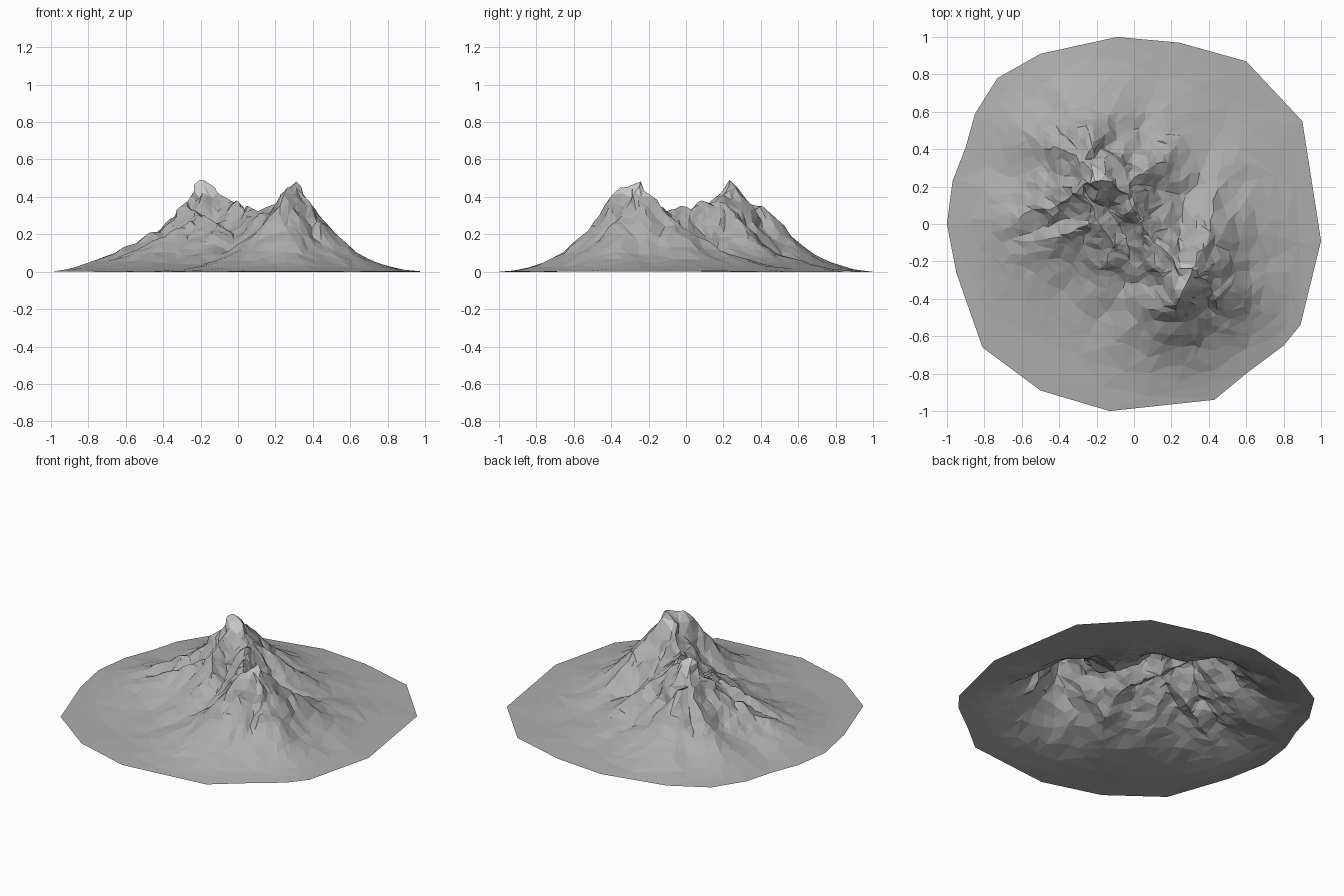
import bpy, bmesh, math
from mathutils import Vector, noise

if "Cube" in bpy.data.objects:
    bpy.data.objects.remove(bpy.data.objects["Cube"])

# Irregular outline of the base
OUTLINE = [Vector(p) for p in (
    (-.09, 1), (.24, .97), (.6, .87), (.9, .55), (1, -.09), (.89, -.54), (.8, -.65),
    (.6, -.8), (.43, -.94), (-.13, -1), (-.5, -.89), (-.81, -.66), (-.95, -.26),
    (-1, 0), (-.97, .23), (-.9, .41), (-.85, .59), (-.73, .78), (-.5, .91))]

# Ridge lines (x, y, height)
RIDGES = [[Vector(p) for p in line] for line in (
    [(-.18, .24, .50), (-.08, .20, .43), (.02, .03, .335), (.10, -.10, .33),
     (.2, -.19, .36), (.30, -.25, .49), (.25, -.38, .42), (.31, -.55, .18)],
    [(-.18, .24, .50), (-.25, .33, .39), (-.24, .43, .34), (-.31, .6, .16)],
    [(-.25, .33, .39), (-.42, .42, .22), (-.6, .5, .10)],
    [(-.18, .24, .50), (-.29, .19, .36), (-.42, .1, .22), (-.62, .04, .14), (-.8, .0, .05)],
    [(-.29, .19, .36), (-.2, .03, .31), (-.1, -.1, .27), (-.12, -.25, .15)],
    [(-.2, .03, .31), (-.4, -.06, .19), (-.58, -.1, .11)],
    [(-.08, .20, .43), (.05, .27, .28), (.12, .45, .12)],
    [(.30, -.25, .49), (.39, -.08, .29), (.44, .2, .11)],
    [(.30, -.25, .49), (.44, -.36, .28), (.55, -.45, .14)])]


def height(x, y, t):
    p, best = Vector((x, y)), 0
    for line in RIDGES:
        for a, b in zip(line, line[1:]):
            d = b.xy - a.xy
            u = max(0, min(1, (p - a.xy).dot(d) / d.length_squared))
            dist = (p - a.xy - d * u).length
            z = a.z + (b.z - a.z) * u
            best = max(best, z * math.exp(-(dist / .235) ** 1.2))
    # Craggy detail grows with height
    rough = noise.fractal(Vector((x * 7, y * 7, 3)), 1.0, 2.0, 4)
    best += .035 * rough * min(1, best / .25)
    return max(0, best) * (1 - t ** 5)


# Dense radial sheet
RINGS, PER = 75, 10
rim = [a.lerp(b, k / PER) for a, b in zip(OUTLINE, OUTLINE[1:] + OUTLINE[:1]) for k in range(PER)]
bm = bmesh.new()
rings = []
for i in range(1, RINGS + 1):
    t = i / RINGS
    rings.append([bm.verts.new((p.x * t, p.y * t, height(p.x * t, p.y * t, t))) for p in rim])
centre = bm.verts.new((0, 0, height(0, 0, 0)))
n = len(rim)
for j in range(n):
    k = (j + 1) % n
    bm.faces.new((centre, rings[0][k], rings[0][j]))
    for r0, r1 in zip(rings, rings[1:]):
        bm.faces.new((r0[j], r0[k], r1[k], r1[j]))
# Push crags sideways for a broken rock look
for v in bm.verts:
    amp = .03 * min(1, v.co.z / .3)
    q = noise.noise_vector(v.co * 11)
    v.co.x += q.x * amp
    v.co.y += q.y * amp
bmesh.ops.recalc_face_normals(bm, faces=bm.faces)
if sum(f.normal.z for f in bm.faces) < 0:
    bmesh.ops.reverse_faces(bm, faces=bm.faces)
mesh = bpy.data.meshes.new("mountain")
bm.to_mesh(mesh)
bm.free()
mountain = bpy.data.objects.new("mountain", mesh)
bpy.context.collection.objects.link(mountain)

# Reduce to low-poly facets
dec = mountain.modifiers.new("facets", 'DECIMATE')
dec.ratio = 1900 / (n * RINGS * 2)
low = bpy.data.meshes.new_from_object(mountain.evaluated_get(bpy.context.evaluated_depsgraph_get()))
mountain.modifiers.clear()
mountain.data = low

# Rock and snow-capped peaks
for name, g in (("rock", .42), ("snow", .8)):
    m = bpy.data.materials.new(name)
    m.diffuse_color = (g, g, g, 1)
    m.use_nodes = True
    m.node_tree.nodes["Principled BSDF"].inputs["Base Color"].default_value = m.diffuse_color
    low.materials.append(m)
for f in low.polygons:
    f.use_smooth = False
    f.material_index = int(f.center.z > .405)
